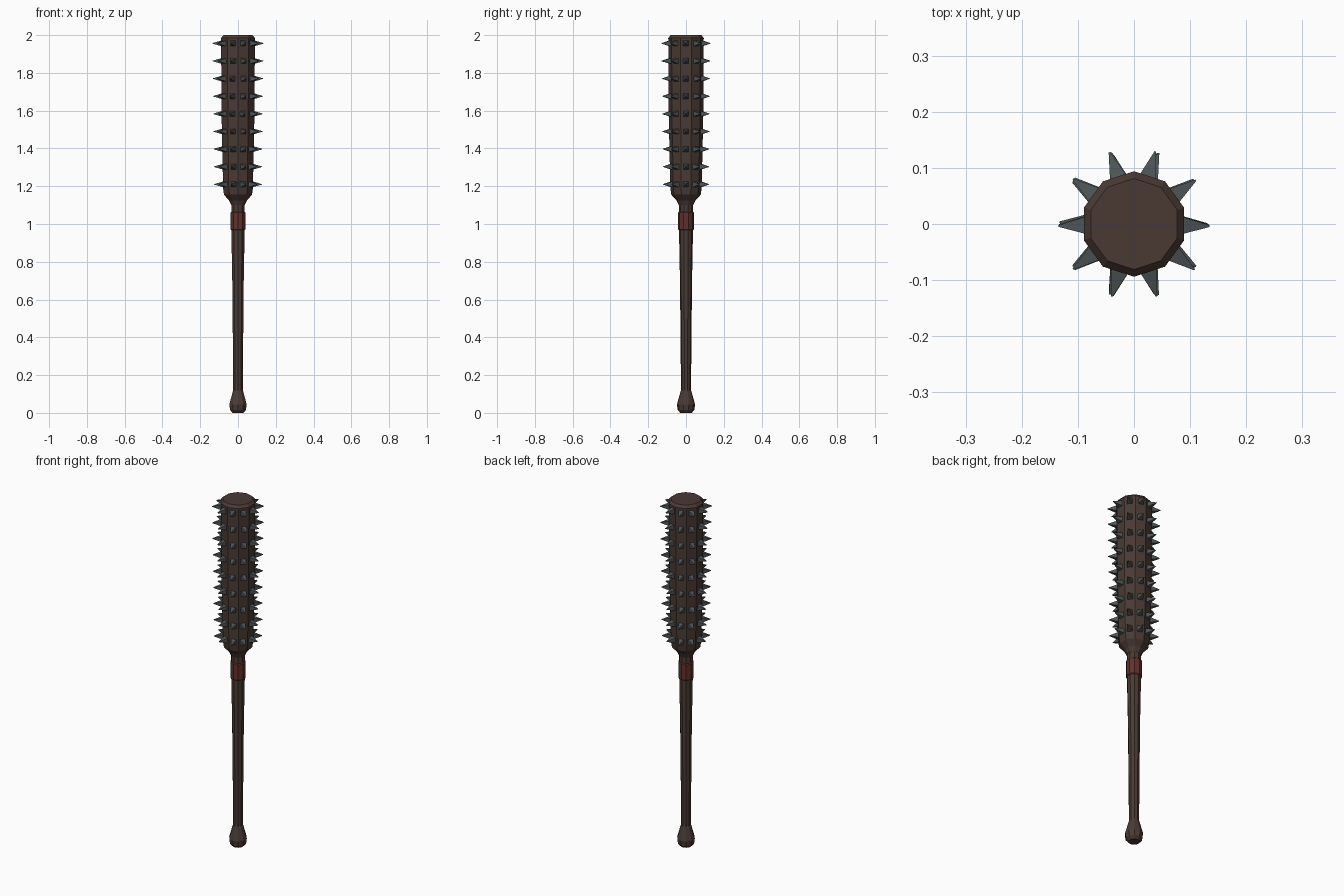
import bpy, bmesh, math, random
from mathutils import Matrix, Vector

random.seed(4)
if "Cube" in bpy.data.objects:
    bpy.data.objects.remove(bpy.data.objects["Cube"], do_unlink=True)

SIDES = 10


def material(name, rgb):
    m = bpy.data.materials.new(name)
    m.use_nodes = True
    m.diffuse_color = (*rgb, 1)
    m.node_tree.nodes["Principled BSDF"].inputs["Base Color"].default_value = (*rgb, 1)
    return m


wood = material("dark brown wood", (0.068, 0.042, 0.034))
steel = material("dark steel", (0.075, 0.09, 0.095))
red = material("dull red wrap", (0.12, 0.03, 0.024))


def finish(name, bm, mat):
    bmesh.ops.recalc_face_normals(bm, faces=bm.faces)
    mesh = bpy.data.meshes.new(name)
    bm.to_mesh(mesh)
    bm.free()
    mesh.materials.append(mat)
    ob = bpy.data.objects.new(name, mesh)
    bpy.context.collection.objects.link(ob)
    return ob


def lathe(name, profile, mat):
    """Stack flat-sided rings of (radius, height) and cap both ends."""
    bm = bmesh.new()
    rings = []
    for r, z in profile:
        angles = [math.tau * (i + 0.5) / SIDES for i in range(SIDES)]
        rings.append([bm.verts.new((r * math.cos(a), r * math.sin(a), z)) for a in angles])
    for low, high in zip(rings, rings[1:]):
        for i in range(SIDES):
            j = (i + 1) % SIDES
            bm.faces.new((low[i], low[j], high[j], high[i]))
    bm.faces.new(rings[0])
    bm.faces.new(rings[-1])
    return finish(name, bm, mat)


# Wooden parts
lathe("pommel", [(0.03, 0), (0.044, 0.015), (0.048, 0.045), (0.034, 0.095), (0.027, 0.12)], wood)
lathe("handle", [(0.027, 0.1), (0.028, 0.3), (0.032, 0.7), (0.037, 0.96), (0.037, 1.13)], wood)
lathe("club_head", [(0.038, 1.1), (0.05, 1.125), (0.078, 1.155), (0.083, 1.19), (0.092, 1.6),
                    (0.094, 1.985), (0.081, 2.0)], wood)

# Wrap below the head
lathe("grip_band", [(0.036, 0.967), (0.042, 0.972), (0.042, 1.06), (0.036, 1.065)], red)

# Rings of four-sided spikes, one on each flat of the head
bm = bmesh.new()
for row in range(9):
    z = 1.21 + row * 0.0933
    base = 0.072 + 0.009 * row / 8
    length = 0.054
    for k in range(SIDES):
        turn = Matrix.Rotation(math.tau * k / SIDES + random.uniform(-0.03, 0.03), 4, "Z")
        place = turn @ Matrix.Translation((base + length / 2, 0, z))
        aim = Matrix.Rotation(math.pi / 2, 4, "Y") @ Matrix.Rotation(math.pi / 4, 4, "Z")
        bmesh.ops.create_cone(bm, cap_ends=True, segments=4, radius1=0.024, radius2=0.002,
                              depth=length, matrix=place @ aim)
finish("spikes", bm, steel)
